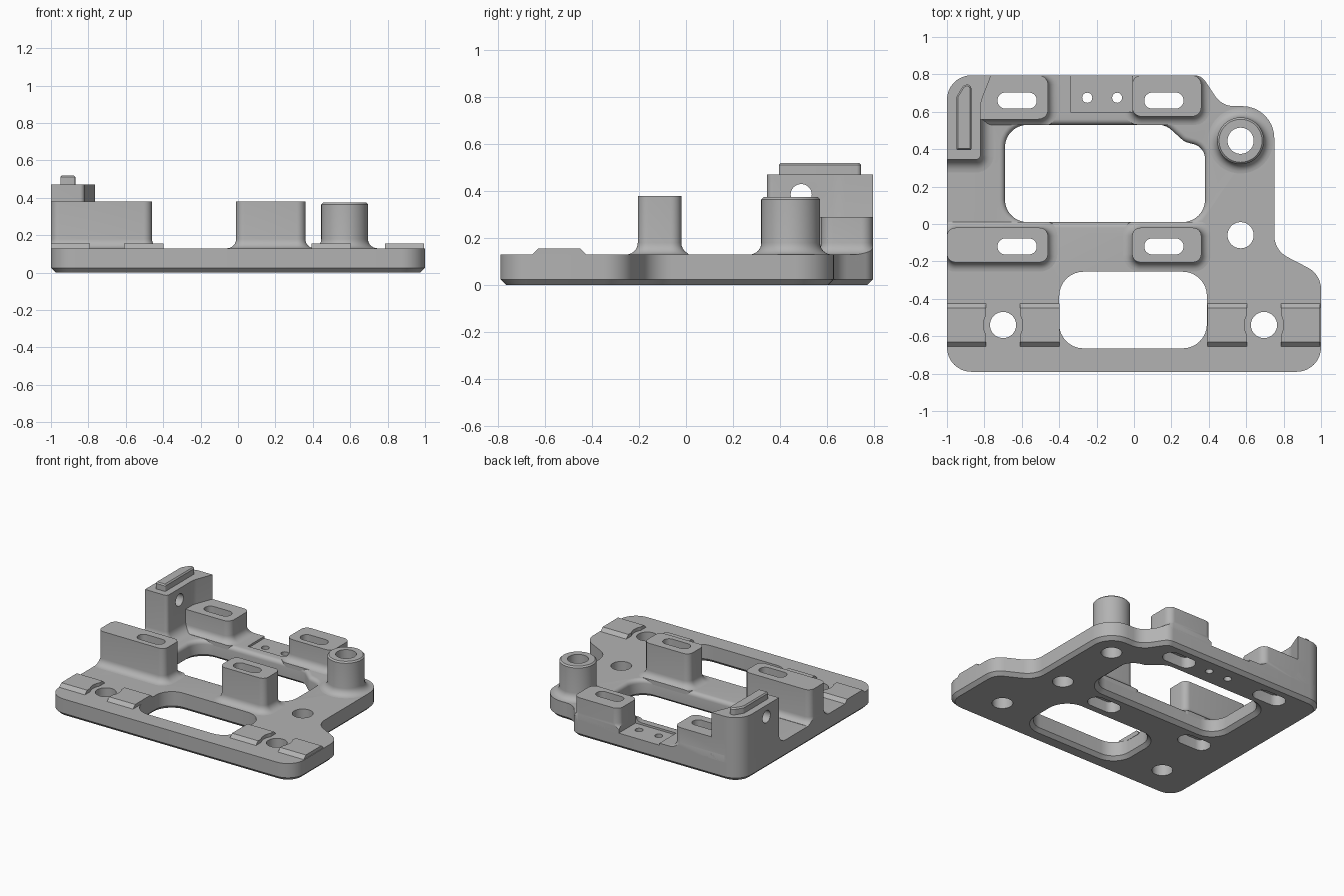
import bpy, bmesh
from math import pi, cos, sin, tan
from mathutils import Vector

if "Cube" in bpy.data.objects:
    bpy.data.objects.remove(bpy.data.objects["Cube"])

grey = bpy.data.materials.new("machined grey")
grey.use_nodes = True
colour = (0.45, 0.45, 0.45, 1)
grey.diffuse_color = colour
grey.node_tree.nodes["Principled BSDF"].inputs["Base Color"].default_value = colour

parts, cutters = [], []


def rounded(corners, steps=8):
    """Polygon of (x, y, radius) corners, counterclockwise, with rounded corners."""
    pts = []
    for i, (x, y, r) in enumerate(corners):
        p = Vector((x, y))
        a = (Vector(corners[i - 1][:2]) - p).normalized()
        b = (Vector(corners[(i + 1) % len(corners)][:2]) - p).normalized()
        if not r:
            pts.append(p)
            continue
        half = a.angle(b) / 2
        centre = p + (a + b).normalized() * r / sin(half)
        start = p + a * r / tan(half) - centre
        end = p + b * r / tan(half) - centre
        turn = start.angle_signed(end)
        for k in range(steps + 1):
            t = -turn * k / steps
            pts.append(centre + Vector((start.x * cos(t) - start.y * sin(t),
                                        start.x * sin(t) + start.y * cos(t))))
    return pts


def rect(x0, x1, y0, y1, r=0):
    return rounded([(x0, y0, r), (x1, y0, r), (x1, y1, r), (x0, y1, r)])


def circle(x, y, r, n=40):
    return [Vector((x + r * cos(2 * pi * k / n), y + r * sin(2 * pi * k / n))) for k in range(n)]


def grow(pts, d):
    """Offset an outline outward by d."""
    out = []
    for i, p in enumerate(pts):
        a = (p - pts[i - 1]).normalized()
        b = (pts[(i + 1) % len(pts)] - p).normalized()
        n = Vector((a.y + b.y, -a.x - b.x)).normalized()
        out.append(p + n * d / max(0.3, n.dot(Vector((a.y, -a.x)))))
    return out


def loft(name, outline, rings, cutter=False, along_x=False, y_min=-9, y_max=9):
    """Stack copies of an outline, each given as (offset, height)."""
    bm = bmesh.new()
    loops = []
    for d, h in rings:
        loop = []
        for p in grow(outline, d):
            co = (h, p.x, p.y) if along_x else (p.x, min(max(p.y, y_min), y_max), h)
            loop.append(bm.verts.new(co))
        loops.append(loop)
    n = len(outline)
    for lo, hi in zip(loops, loops[1:]):
        for i in range(n):
            j = (i + 1) % n
            bm.faces.new((lo[i], lo[j], hi[j], hi[i]))
    bm.faces.new(loops[0][::-1])
    bm.faces.new(loops[-1])
    mesh = bpy.data.meshes.new(name)
    bm.to_mesh(mesh)
    bm.free()
    mesh.materials.append(grey)
    ob = bpy.data.objects.new(name, mesh)
    bpy.context.collection.objects.link(ob)
    ob.hide_render = cutter
    (cutters if cutter else parts).append(ob)
    return ob


def boolean(ob, tools, operation="DIFFERENCE"):
    for tool in tools:
        mod = ob.modifiers.new(tool.name, "BOOLEAN")
        mod.operation, mod.object, mod.solver = operation, tool, "EXACT"


def skirt(top, r=0.05):
    """Rings for an upright wall with a concave fillet at its foot."""
    arc = [(r * (1 - sin(k * pi / 12)), 0.13 + r * (1 - cos(k * pi / 12))) for k in range(7)]
    return [(r, 0.1)] + arc + [(0, top)]


# Plate outline
outline = rounded([(-1, -.79, .13), (1, -.79, .13), (1, -.27, .13), (.75, -.14, .13),
                   (.75, .63, .17), (.47, .63, .12), (.36, .795, .07), (-1, .795, .13)])
silhouette = loft("silhouette_cutter", outline, [(0, -.1), (0, 1)], True)

# Cutters: openings, bolt holes, slots with nut pockets, rear recess
large = rounded([(-.69, .01, .12), (.38, .01, .12), (.38, .41, .08),
                 (.27, .44, .08), (.17, .53, .1), (-.69, .53, .12)])
edge = [(.03 * (1 - cos(k * pi / 10)), .1 + .03 * sin(k * pi / 10)) for k in range(6)]
openings = [
    loft("large_opening_cutter", large, [(.03, -.01), (.03, 0), (0, .025)] + edge + [(.03, .2)], True),
    loft("small_opening_cutter", rect(-.4, .39, -.665, -.255, .13),
         [(.025, -.01), (.025, 0), (0, .025), (0, .3)], True)]
holes = [loft("bolt_hole_cutter", circle(x, y, .07), [(0, -.1), (0, .6)], True)
         for x, y in ((.57, .445), (.57, -.06), (-.7, -.54), (.695, -.54))]
holes += [loft("pin_hole_cutter", circle(x, .675, .027, 20), [(0, -.1), (0, .6)], True)
          for x in (-.25, -.09)]
slots = []
for x in (-.625, .16):
    for y in (-.12, .66):
        slots.append(loft("slot_cutter", rect(x - .105, x + .105, y - .043, y + .043, .042),
                          [(0, -.1), (0, .6)], True))
        slots.append(loft("nut_pocket_cutter", rect(x - .125, x + .125, y - .062, y + .062, .06),
                          [(0, -.1), (0, .08)], True))
recess = loft("rear_recess_cutter", rect(-.34, -.008, .6, .9), [(0, .115), (0, .6)], True)

# Base plate with chamfered underside
plate = loft("base_plate", outline, [(-.025, 0), (0, .025), (0, .13)])
boolean(plate, openings + holes + slots + [recess])

# Slotted posts
posts = [
    loft("front_left_post", rect(-1, -.46, -.205, -.02, .045), skirt(.38), y_min=-.255, y_max=.01),
    loft("front_right_post", rect(-.01, .36, -.205, -.02, .045), skirt(.38), y_min=-.255, y_max=.01),
    loft("back_left_post", rounded([(-.9, .56, 0), (-.46, .56, .05), (-.46, .795, .05), (-.9, .795, 0)]),
         skirt(.29), y_min=.53),
    loft("back_right_post", rect(-.01, .36, .575, .795, .05), skirt(.29), y_min=.53)]
for post in posts:
    boolean(post, [silhouette], "INTERSECT")
    boolean(post, slots + [recess])

# Corner tower with cross hole and top rib
tower = loft("corner_tower", rounded([(-1.1, .345, 0), (-.82, .345, .025), (-.82, .65, .15),
                                      (-.75, .83, 0), (-1.1, .83, 0)]), skirt(.47, .07))
cross_hole = loft("cross_hole_cutter", circle(.49, .385, .045, 28), [(0, -1.2), (0, -.6)], True, True)
boolean(tower, [silhouette], "INTERSECT")
boolean(tower, [cross_hole])
loft("tower_rib", rounded([(-.95, .395, .008), (-.87, .395, .008), (-.87, .745, .02),
                           (-.91, .745, .03), (-.95, .68, .04)]),
     [(0, .46), (0, .51), (-.008, .52)])

# Round boss
boss = loft("round_boss", circle(.57, .445, .125, 48), skirt(.365) + [(-.01, .375)])
boolean(boss, holes[:1])

# Chamfered pads beside the front bolt holes
pad_profile = rounded([(-.655, .12, 0), (-.425, .12, 0), (-.425, .13, 0), (-.45, .155, 0),
                       (-.63, .155, 0), (-.655, .13, 0)])
for cx, side in ((-.7, "left"), (.695, "right")):
    relief = loft("pad_relief_cutter", circle(cx, -.54, .105), [(0, 0), (0, .3)], True)
    for direction, place in ((-1, "a"), (1, "b")):
        ends = sorted((cx + direction * .09, cx + direction * (.3 if direction * cx > 0 else .302)))
        pad = loft(f"{side}_pad_{place}", pad_profile, [(0, max(-1, ends[0])), (0, min(1, ends[1]))],
                   along_x=True)
        boolean(pad, [relief])

# Apply the cuts and remove the helpers
graph = bpy.context.evaluated_depsgraph_get()
meshes = [bpy.data.meshes.new_from_object(ob.evaluated_get(graph)) for ob in parts]
for ob, mesh in zip(parts, meshes):
    ob.modifiers.clear()
    ob.data = mesh
for ob in cutters:
    bpy.data.objects.remove(ob)
bpy.ops.object.select_all(action="DESELECT")
for ob in parts:
    ob.select_set(True)
bpy.context.view_layer.objects.active = plate
bpy.ops.object.shade_smooth_by_angle(angle=pi / 6)
